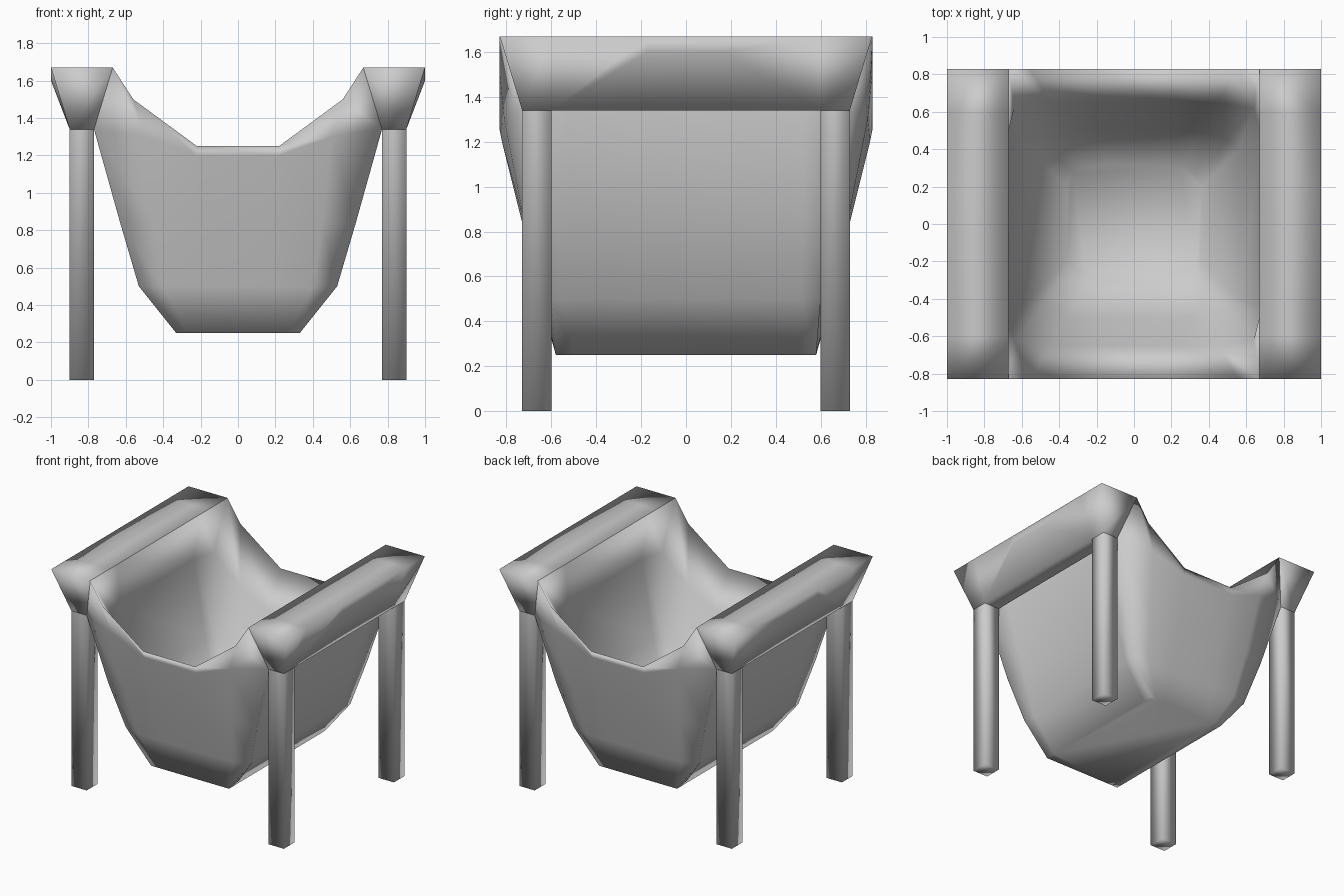
import bpy
import bmesh

if "Cube" in bpy.data.objects:
    bpy.data.objects.remove(bpy.data.objects["Cube"])

grey = bpy.data.materials.new("plain_grey")
grey.use_nodes = True
colour = (0.6, 0.6, 0.6, 1)
grey.diffuse_color = colour
grey.node_tree.nodes["Principled BSDF"].inputs["Base Color"].default_value = colour


def loft(name, rings, caps, closed=True):
    """Bridge successive rings of points and cap the chosen rings."""
    bm = bmesh.new()
    rows = [[bm.verts.new(p) for p in ring] for ring in rings]
    n = len(rows[0])
    for a, b in zip(rows, rows[1:]):
        for i in range(n):
            j = (i + 1) % n
            bm.faces.new((a[i], a[j], b[j], b[i]))
    for k in caps:
        bm.faces.new(rows[k])
    bmesh.ops.remove_doubles(bm, verts=bm.verts, dist=0.0005)
    bmesh.ops.recalc_face_normals(bm, faces=bm.faces)
    for f in bm.faces:
        f.smooth = True
    mesh = bpy.data.meshes.new(name)
    bm.to_mesh(mesh)
    bm.free()
    mesh.materials.append(grey)
    ob = bpy.data.objects.new(name, mesh)
    bpy.context.collection.objects.link(ob)
    return ob


def full_ring(quarter):
    """Mirror a quarter ring into all four corners, in order."""
    back = quarter[::-1]
    return ([(x, y, z) for x, y, z in quarter]
            + [(x, -y, z) for x, y, z in back]
            + [(-x, -y, z) for x, y, z in quarter]
            + [(-x, y, z) for x, y, z in back])


# Sling: from the outer bottom up to the thin rim, then down the inside
sling = [
    [(.2, .58, .25), (.27, .58, .25), (.33, .58, .25), (.33, .5, .25)],
    [(.2, .65, .5), (.4, .64, .5), (.53, .6, .5), (.51, .51, .5)],
    [(.2, .73, .84), (.45, .72, .84), (.63, .67, .84), (.6, .52, .84)],
    [(.22, .82, 1.2), (.5, .81, 1.3), (.77, .73, 1.34), (.74, .53, 1.34)],
    [(.22, .83, 1.25), (.56, .83, 1.5), (.67, .83, 1.67), (.67, .5, 1.67)],
    [(.21, .65, 1.0), (.44, .65, 1.12), (.64, .62, 1.34), (.69, .45, 1.34)],
    [(.2, .5, .7), (.36, .49, .72), (.5, .45, .8), (.56, .4, .8)],
    [(.12, .32, .45), (.25, .3, .45), (.33, .27, .45), (.36, .2, .45)],
]
loft("sling", [full_ring(q) for q in sling], (0, -1))


# Side rails: flat tops with an arched outer lip, flaring out from the legs
def rail_section(y_top, y_low, lip_x, lip_y, lip_z):
    return [(.67, y_top, 1.67), (1, y_top, 1.67), (lip_x, lip_y, lip_z),
            (.9, y_low, 1.34), (.77, y_low, 1.34)]


half = [rail_section(.83, .73, .9, .73, 1.34),
        rail_section(.6, .6, .9, .6, 1.34),
        rail_section(.17, .17, 1, .17, 1.6)]
sections = half + [[(x, -y, z) for x, y, z in s] for s in reversed(half)]

for side, sx in (("left", 1), ("right", -1)):
    loft(side + "_rail",
         [[(sx * x, y, z) for x, y, z in s] for s in sections], (0, -1))
    # Square legs under each rail end
    for end, sy in (("front", -1), ("back", 1)):
        square = [(.77, .6), (.9, .6), (.9, .73), (.77, .73)]
        loft(f"{end}_{side}_leg",
             [[(sx * x, sy * y, z) for x, y in square] for z in (0, 1.34)],
             (0,))
